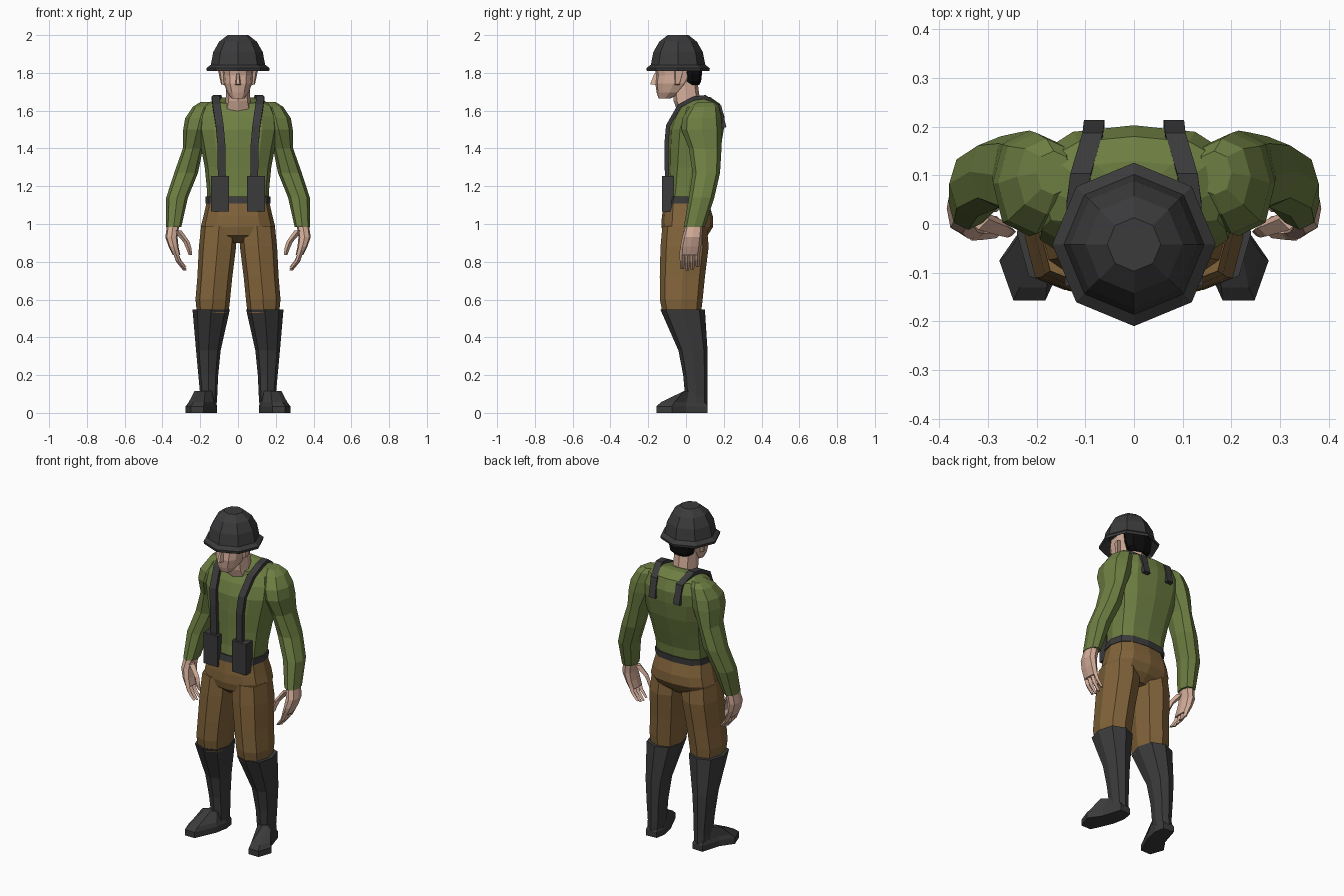
import bpy, bmesh, math
from mathutils import Vector


def material(name, rgb):
    m = bpy.data.materials.new(name)
    m.diffuse_color = (*rgb, 1)
    return m


GREEN = material("olive green", (0.155, 0.21, 0.055))
BROWN = material("trouser brown", (0.22, 0.125, 0.042))
GREY = material("dark grey", (0.043, 0.043, 0.045))
SKIN = material("skin", (0.66, 0.42, 0.32))
BLACK = material("hair black", (0.004, 0.004, 0.004))


def loft(name, rings, mat):
    """Skin a closed mesh over rings holding equal numbers of points."""
    bm = bmesh.new()
    vs = [[bm.verts.new(p) for p in r] for r in rings]
    n = len(vs[0])
    for a, b in zip(vs, vs[1:]):
        for i in range(n):
            j = (i + 1) % n
            bm.faces.new((a[i], a[j], b[j], b[i]))
    bm.faces.new(vs[0][::-1])
    bm.faces.new(vs[-1])
    bmesh.ops.recalc_face_normals(bm, faces=bm.faces)
    me = bpy.data.meshes.new(name)
    bm.to_mesh(me)
    bm.free()
    me.materials.append(mat)
    ob = bpy.data.objects.new(name, me)
    bpy.context.collection.objects.link(ob)
    return ob


def section(z, x0, x1, y0, y1, n=8, p=2.4, tilt=0, s=1):
    """Rounded horizontal section filling the given x and y limits."""
    cx, cy, rx, ry = (x0 + x1) / 2, (y0 + y1) / 2, (x1 - x0) / 2, (y1 - y0) / 2
    pts = []
    for i in range(n):
        a = 2 * math.pi * i / n
        c, d = math.cos(a), math.sin(a)
        x = cx + rx * math.copysign(abs(c) ** (2 / p), c)
        dy = ry * math.copysign(abs(d) ** (2 / p), d)
        pts.append((s * x, cy + dy, z + tilt * dy))
    return pts


def body(name, rows, mat, n=8, p=2.4, s=1):
    """rows: z, x0, x1, y0, y1 [, tilt]"""
    return loft(name, [section(*r[:5], n=n, p=p, tilt=r[5] if len(r) > 5 else 0, s=s) for r in rows], mat)


def centred(name, rows, mat, n=12, p=2.4):
    """rows: z, half width, y0, y1 [, tilt]"""
    return body(name, [(r[0], -r[1], r[1], *r[2:]) for r in rows], mat, n, p)


def box(name, x0, x1, y0, y1, z0, z1, mat):
    return loft(name, [[(x0, y0, z), (x1, y0, z), (x1, y1, z), (x0, y1, z)] for z in (z0, z1)], mat)


# helmet: eight-sided dome with a flared rim, hollow below
helmet = [(1.86, .115), (1.835, .138), (1.81, .165), (1.825, .168), (1.843, .144),
          (1.91, .131), (1.965, .1), (2.0, .055)]
centred("helmet", [(z, r, -.042 - r, -.042 + r) for z, r in helmet], GREY, 8, 2)

# head, neck, hair
centred("head", [(1.665, .035, -.145, -.08), (1.695, .057, -.155, -.02), (1.745, .075, -.163, .03),
                 (1.785, .078, -.158, .055), (1.82, .082, -.165, .065), (1.87, .08, -.16, .06)], SKIN)
centred("neck", [(1.58, .085, -.04, .11), (1.65, .066, -.065, .075), (1.76, .06, -.075, .06)], SKIN, 8)
centred("hair", [(1.735, .05, .005, .07), (1.755, .077, -.005, .08), (1.80, .088, -.02, .085),
                 (1.86, .088, -.03, .08)], BLACK, 8)
loft("nose", [[(-.018, -.15, 1.735), (.018, -.15, 1.735), (.008, -.15, 1.80), (-.008, -.15, 1.80)],
              [(-.008, -.19, 1.74), (.008, -.19, 1.74), (.005, -.168, 1.795), (-.005, -.168, 1.795)]], SKIN)

# shirt and belt
centred("shirt_torso", [(1.09, .160, -.11, .115), (1.2, .166, -.097, .125), (1.3, .176, -.095, .155),
                        (1.4, .195, -.095, .183), (1.5, .215, -.09, .2), (1.57, .21, -.065, .203),
                        (1.625, .19, -.035, .18, .1), (1.655, .13, -.03, .13, .2),
                        (1.655, .075, -.02, .10, .3)], GREEN, 12, 2.7)
centred("belt", [(1.108, .171, -.119, .124), (1.145, .171, -.112, .126)], GREY, 12, 2.7)

# trouser seat
centred("trouser_hips", [(1.12, .165, -.115, .118), (1.04, .183, -.128, .142), (.985, .197, -.13, .143),
                         (.94, .19, -.12, .115), (.9, .09, -.07, .07)], BROWN, 12, 2.6)

for s, side in ((1, "right"), (-1, "left")):
    # sleeve: shoulder to wrist
    body("sleeve_" + side, [(1.645, .13, .2, .06, .15), (1.62, .12, .24, .02, .175), (1.56, .12, .28, -.02, .187),
                            (1.5, .14, .29, -.025, .192), (1.4, .185, .292, .015, .188),
                            (1.27, .212, .338, .035, .18), (1.14, .265, .38, .015, .15),
                            (.985, .3, .381, -.012, .1)], GREEN, 8, 2.3, s)
    # hand: palm, four fingers, thumb
    body("palm_" + side, [(1.0, .31, .375, 0, .09), (.93, .32, .385, -.02, .085), (.88, .315, .367, -.03, .08),
                          (.835, .305, .345, -.032, .072)], SKIN, 8, 2.6, s)
    for k in range(4):
        y = -.02 + .027 * k
        d = (.008, 0, .004, .018)[k]
        body(f"finger_{k + 1}_{side}",
             [(z + d * f, x - r, x + r, y - r, y + r) for z, x, r, f in
              ((.86, .335, .014, 0), (.8, .315, .013, .6), (.755, .282, .009, 1))], SKIN, 4, 2, s)
    body("thumb_" + side, [(z, x - r, x + r, y - r, y + r) for z, x, y, r in
                           ((.965, .32, .01, .022), (.905, .273, -.008, .017), (.87, .26, -.014, .014),
                            (.835, .252, -.016, .009))], SKIN, 4, 2, s)

    # trouser leg
    body("trouser_leg_" + side, [(.99, .005, .195, -.125, .11), (.88, .01, .207, -.135, .12),
                                 (.72, .03, .215, -.139, .1), (.6, .042, .225, -.138, .088),
                                 (.53, .05, .218, -.125, .08)], BROWN, 8, 2.5, s)
    # boot shaft and outward-turned foot
    body("boot_shaft_" + side, [(.548, .043, .241, -.136, .1), (.33, .092, .222, -.04, .114),
                                (.2, .105, .21, -.015, .114), (.09, .11, .2, -.005, .113),
                                (.02, .115, .2, .01, .113)], GREY, 8, 2.4, s)
    sole = [(.12, .11), (.19, .115), (.225, .0), (.277, -.075), (.248, -.157), (.182, -.157), (.125, -.03), (.11, .05)]
    rings = [[(s * x, y, 0) for x, y in sole], [(s * x, y, .035) for x, y in sole]]
    rings.append([(s * (.165 + .85 * (x - .165)), .02 + .85 * (y - .02), .058) for x, y in sole])
    rings.append([(s * (.16 + .6 * (x - .16)), max(-.012, .05 + .7 * (y - .05)), .115) for x, y in sole])
    loft("boot_foot_" + side, rings, GREY)

    # ear
    loft("ear_" + side, [[(s * .07, -.06, 1.735), (s * .07, -.035, 1.735), (s * .07, -.025, 1.82), (s * .07, -.065, 1.82)],
                         [(s * .085, -.055, 1.74), (s * .09, -.035, 1.74), (s * .105, -.015, 1.81), (s * .095, -.055, 1.81)]],
         SKIN)

    # shoulder strap over chest and upper back
    path = [Vector(p) for p in ((.085, -.1, 1.2), (.088, -.104, 1.42), (.097, -.095, 1.52), (.113, -.035, 1.625),
                                (.118, .04, 1.665), (.11, .1, 1.672), (.085, .178, 1.62), (.082, .203, 1.51))]
    rings = []
    for i, p in enumerate(path):
        t = path[min(i + 1, len(path) - 1)] - path[max(i - 1, 0)]
        nrm = Vector((0, -t.z, t.y)).normalized() * .011
        w = Vector((.021, 0, 0))
        rings.append([(s * q.x, q.y, q.z) for q in (p - w - nrm, p + w - nrm, p + w + nrm, p - w + nrm)])
    loft("strap_" + side, rings, GREY)

    # ammunition pouch
    box("pouch_" + side, *sorted((s * .048, s * .142)), -.127, -.065, 1.065, 1.253, GREY)
